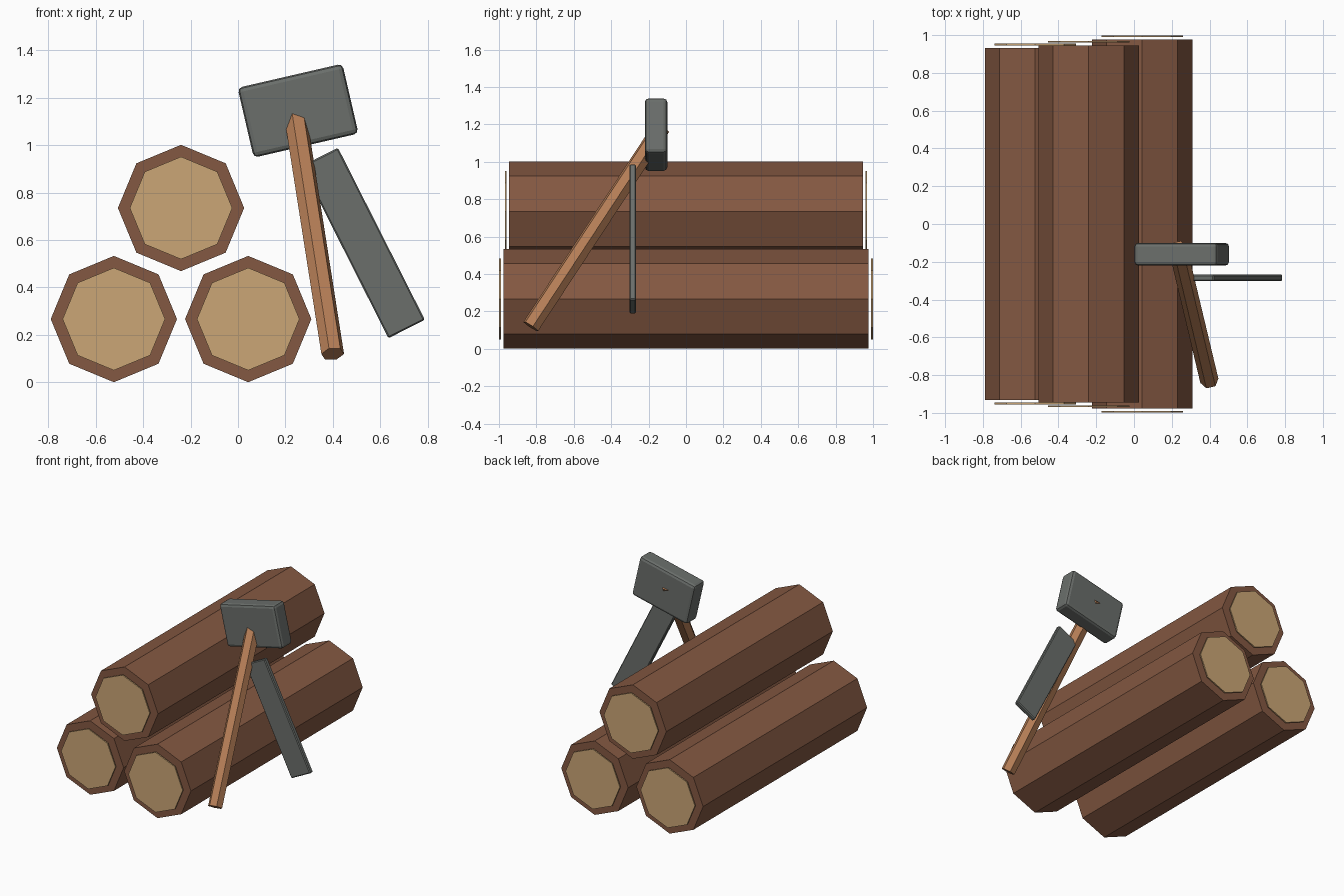
import bpy, math
from mathutils import Vector, Matrix

if "Cube" in bpy.data.objects:
    bpy.data.objects.remove(bpy.data.objects["Cube"])


def material(name, rgb):
    m = bpy.data.materials.new(name)
    m.diffuse_color = (*rgb, 1)
    m.use_nodes = True
    m.node_tree.nodes["Principled BSDF"].inputs["Base Color"].default_value = m.diffuse_color
    return m


BARK = material("bark brown", (0.23, 0.098, 0.054))
CUT = material("cut wood tan", (0.60, 0.38, 0.18))
HANDLE = material("handle wood", (0.47, 0.21, 0.094))
STEEL = material("dark steel", (0.145, 0.157, 0.147))


def prism(name, start, end, radius, sides, mat, turn=0.0):
    """Polygonal bar between two points; local x stays level."""
    a, b = Vector(start), Vector(end)
    z = (b - a).normalized()
    x = z.cross(Vector((0, 0, 1))).normalized()
    y = z.cross(x)
    bpy.ops.mesh.primitive_cylinder_add(vertices=sides, radius=radius, depth=(b - a).length)
    ob = bpy.context.object
    ob.name = name
    ob.data.transform(Matrix.Rotation(turn, 4, 'Z'))
    ob.matrix_world = Matrix.Translation((a + b) / 2) @ Matrix((x, y, z)).transposed().to_4x4()
    ob.data.materials.append(mat)
    return ob


def slab(name, centre, size, tilt, bevel, segments, mat):
    """Bevelled box tilted about the y axis."""
    bpy.ops.mesh.primitive_cube_add(size=1, location=centre)
    ob = bpy.context.object
    ob.name = name
    ob.data.transform(Matrix.Diagonal((*size, 1)))
    ob.rotation_euler.y = math.radians(tilt)
    mod = ob.modifiers.new("rounded edges", 'BEVEL')
    mod.width, mod.segments = bevel, segments
    ob.data.materials.append(mat)
    return ob


# Stacked octagonal logs with thin cut-wood discs just off both ends
for name, x, z, half in (("left", -0.523, 0.267, 0.932),
                         ("right", 0.043, 0.267, 0.976),
                         ("top", -0.24, 0.735, 0.946)):
    prism(name + "_log", (x, -half, z), (x, half, z), 0.266, 8, BARK)
    for side, s in (("front", -1), ("back", 1)):
        prism(f"{name}_log_{side}_cut", (x, s * (half + 0.014), z),
              (x, s * (half + 0.023), z), 0.216, 8, CUT)

# Mallet: hexagonal handle leaning through a chunky head
prism("mallet_handle", (0.399, -0.83, 0.12), (0.232, -0.13, 1.185), 0.049, 6, HANDLE, math.radians(30))
slab("mallet_head", (0.253, -0.16, 1.145), (0.453, 0.12, 0.302), -13, 0.02, 2, STEEL)

# Flat steel blade standing at a slant beside the handle
slab("blade", (0.5275, -0.285, 0.5875), (0.812, 0.034, 0.172), 63.2, 0.006, 1, STEEL)
